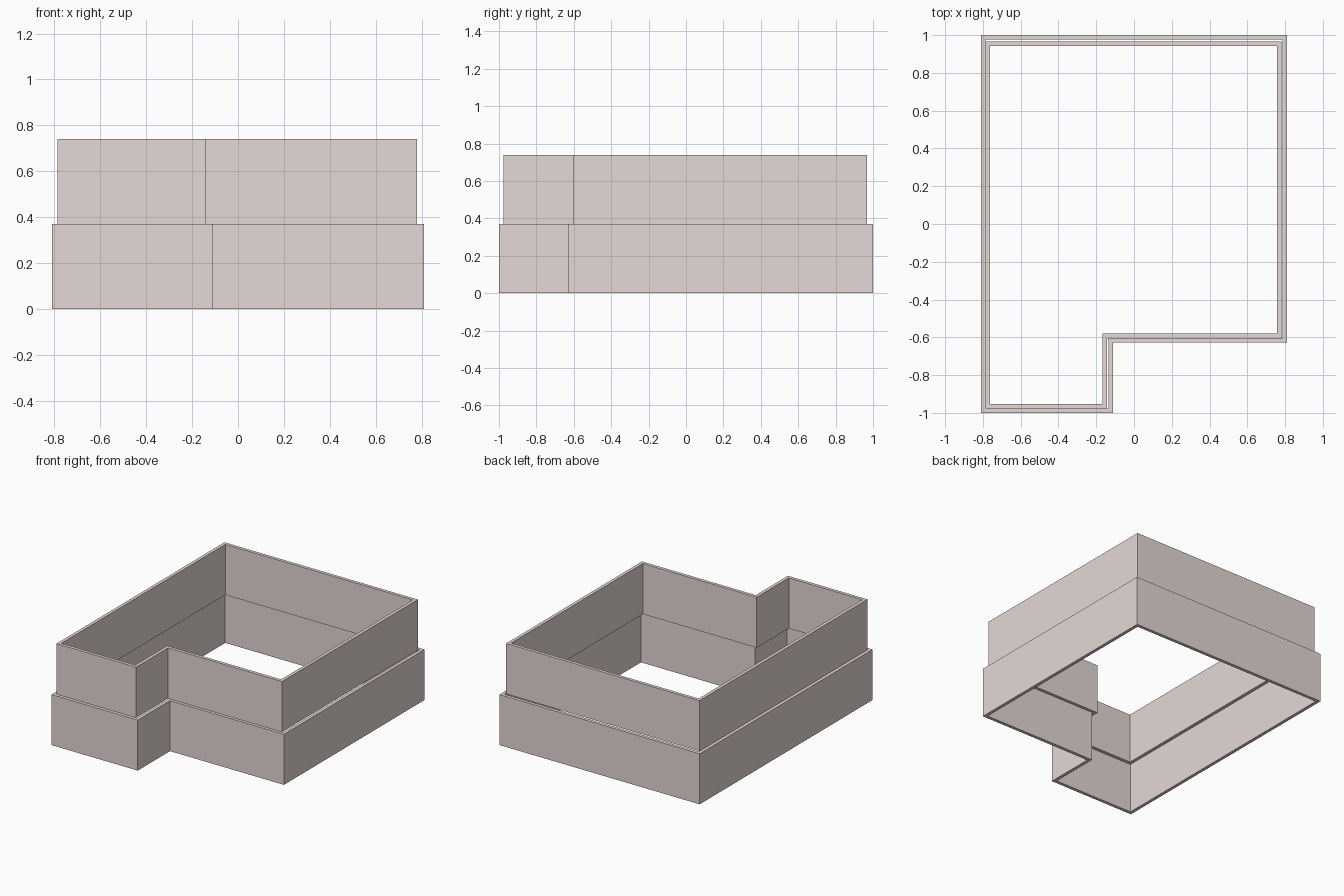
import bpy, bmesh

if "Cube" in bpy.data.objects:
    bpy.data.objects.remove(bpy.data.objects["Cube"])

clay = bpy.data.materials.new("clay")
clay.diffuse_color = (0.78, 0.69, 0.66, 1)
clay.use_nodes = True
clay.node_tree.nodes["Principled BSDF"].inputs["Base Color"].default_value = clay.diffuse_color


def outline(x0, x1, y0, y1, nx, ny, inset=0.0):
    """L-shaped plan: a rectangle with its front right corner notched at (nx, ny)."""
    x0, y0, x1, y1 = x0 + inset, y0 + inset, x1 - inset, y1 - inset
    nx, ny = nx - inset, ny + inset
    return [(x0, y0), (nx, y0), (nx, ny), (x1, ny), (x1, y1), (x0, y1)]


def wall_ring(name, plan, thickness, z0, z1):
    """Open-topped, open-bottomed wall following the plan."""
    bm = bmesh.new()
    loops = [[bm.verts.new((x, y, z)) for x, y in outline(*plan, inset)]
             for inset, z in ((0, z0), (0, z1), (thickness, z1), (thickness, z0))]
    for k in range(4):
        a, b = loops[k], loops[(k + 1) % 4]
        for i in range(len(a)):
            j = (i + 1) % len(a)
            bm.faces.new((a[i], a[j], b[j], b[i]))
    bmesh.ops.recalc_face_normals(bm, faces=bm.faces)
    mesh = bpy.data.meshes.new(name)
    bm.to_mesh(mesh)
    bm.free()
    mesh.materials.append(clay)
    obj = bpy.data.objects.new(name, mesh)
    bpy.context.collection.objects.link(obj)
    return obj


# Lower storey, then the slightly smaller upper storey set inside its top edge
wall_ring("lower_walls", (-0.811, 0.811, -1.0, 1.0, -0.112, -0.627), 0.024, 0.0, 0.37)
wall_ring("upper_walls", (-0.787, 0.780, -0.976, 0.967, -0.142, -0.605), 0.024, 0.37, 0.74)
